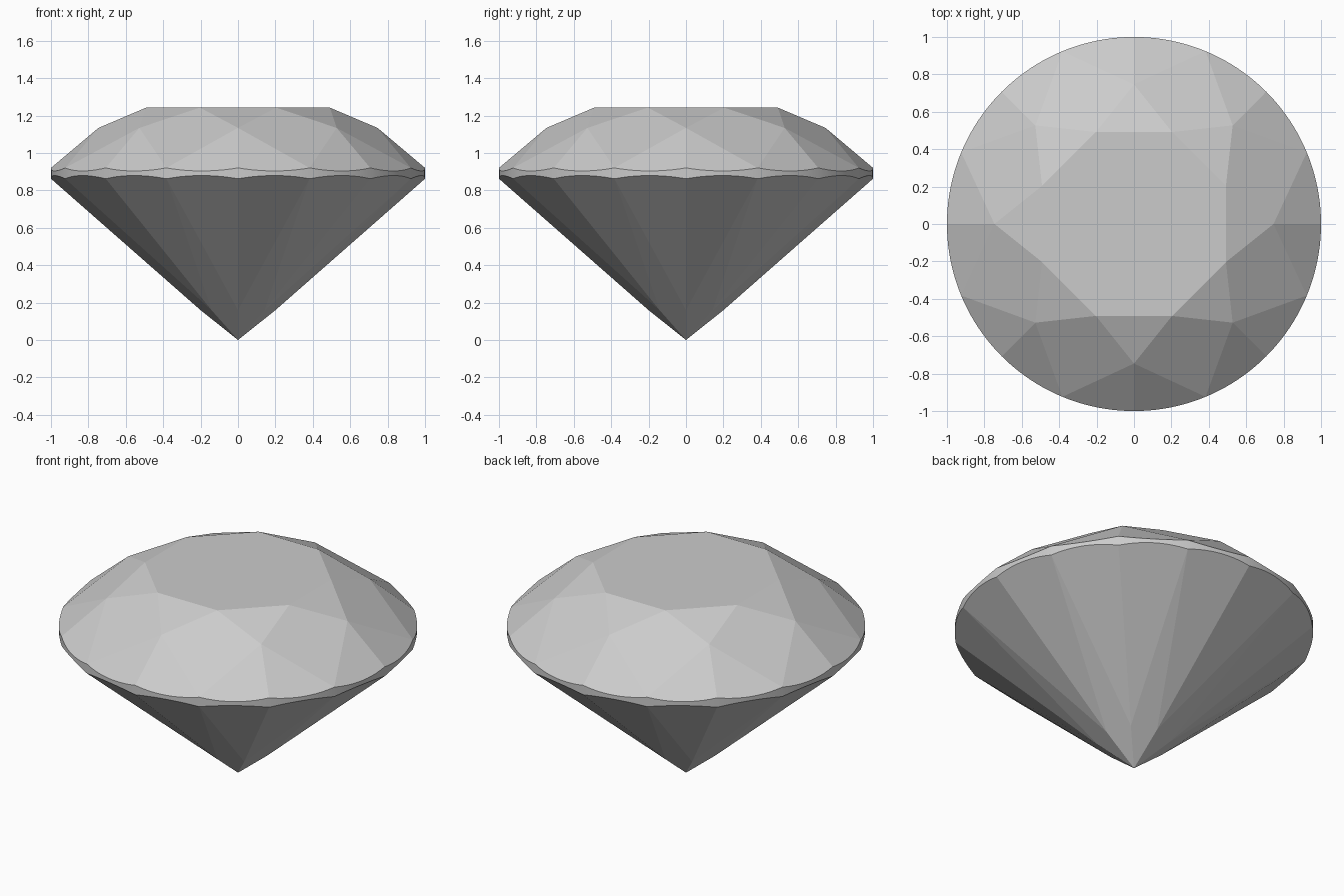
import bpy, bmesh
from math import sin, cos, pi
from mathutils import Vector

if "Cube" in bpy.data.objects:
    bpy.data.objects.remove(bpy.data.objects["Cube"])

STEP = pi / 8            # 16 divisions around the stone
ARC = 10                 # segments per scalloped girdle arc
TABLE_R, TABLE_Z = 0.532, 1.242
STAR_R = 0.746
TOP_Z, LOW_Z = 0.92, 0.862
LOW_R = 0.2              # where the lower halves end near the culet
# heights that keep the kite facets flat
STAR_Z = TABLE_Z - (TABLE_Z - TOP_Z) / (1 - TABLE_R) * (STAR_R * cos(STEP) - TABLE_R)
LOW_TIP_Z = LOW_Z * LOW_R * cos(STEP)

bm = bmesh.new()


def polar(r, k, z):
    return Vector((r * cos(k * STEP), r * sin(k * STEP), z))


def face(points):
    return bm.faces.new([bm.verts.new(p) for p in points])


def scallop(tip, k, z):
    """Curve where a half facet's plane meets the round girdle."""
    a, b = polar(1, k, z), polar(1, k + 1, z)
    n = (a - tip).cross(b - tip)
    pts = []
    for i in range(ARC + 1):
        p = polar(1, k + i / ARC, 0)
        p.z = a.z - (n.x * (p.x - a.x) + n.y * (p.y - a.y)) / n.z
        pts.append(p)
    return pts


# Table
face([polar(TABLE_R, k, TABLE_Z) for k in range(1, 16, 2)])
culet = Vector((0, 0, 0))
for k in range(0, 16, 2):
    star, star2 = polar(STAR_R, k, STAR_Z), polar(STAR_R, k + 2, STAR_Z)
    low, low2 = polar(LOW_R, k, LOW_TIP_Z), polar(LOW_R, k + 2, LOW_TIP_Z)
    corner = polar(TABLE_R, k + 1, TABLE_Z)
    # Star and kite facets of the crown, main facet of the pavilion
    face([polar(TABLE_R, k - 1, TABLE_Z), star, corner])
    face([corner, star, polar(1, k + 1, TOP_Z), star2])
    face([culet, low2, polar(1, k + 1, LOW_Z), low])
    # Upper halves, lower halves and girdle band
    for j in (k - 1, k):
        up, down = scallop(star, j, TOP_Z), scallop(low, j, LOW_Z)
        face([star] + up)
        face([low] + down[::-1])
        for i in range(ARC):
            face([down[i], down[i + 1], up[i + 1], up[i]]).smooth = True

bmesh.ops.remove_doubles(bm, verts=bm.verts, dist=1e-5)
bmesh.ops.recalc_face_normals(bm, faces=bm.faces)
# Only the girdle band is smooth
for e in bm.edges:
    e.smooth = all(f.smooth for f in e.link_faces)

mesh = bpy.data.meshes.new("cut_gemstone")
bm.to_mesh(mesh)
bm.free()
bpy.context.collection.objects.link(bpy.data.objects.new("cut_gemstone", mesh))
